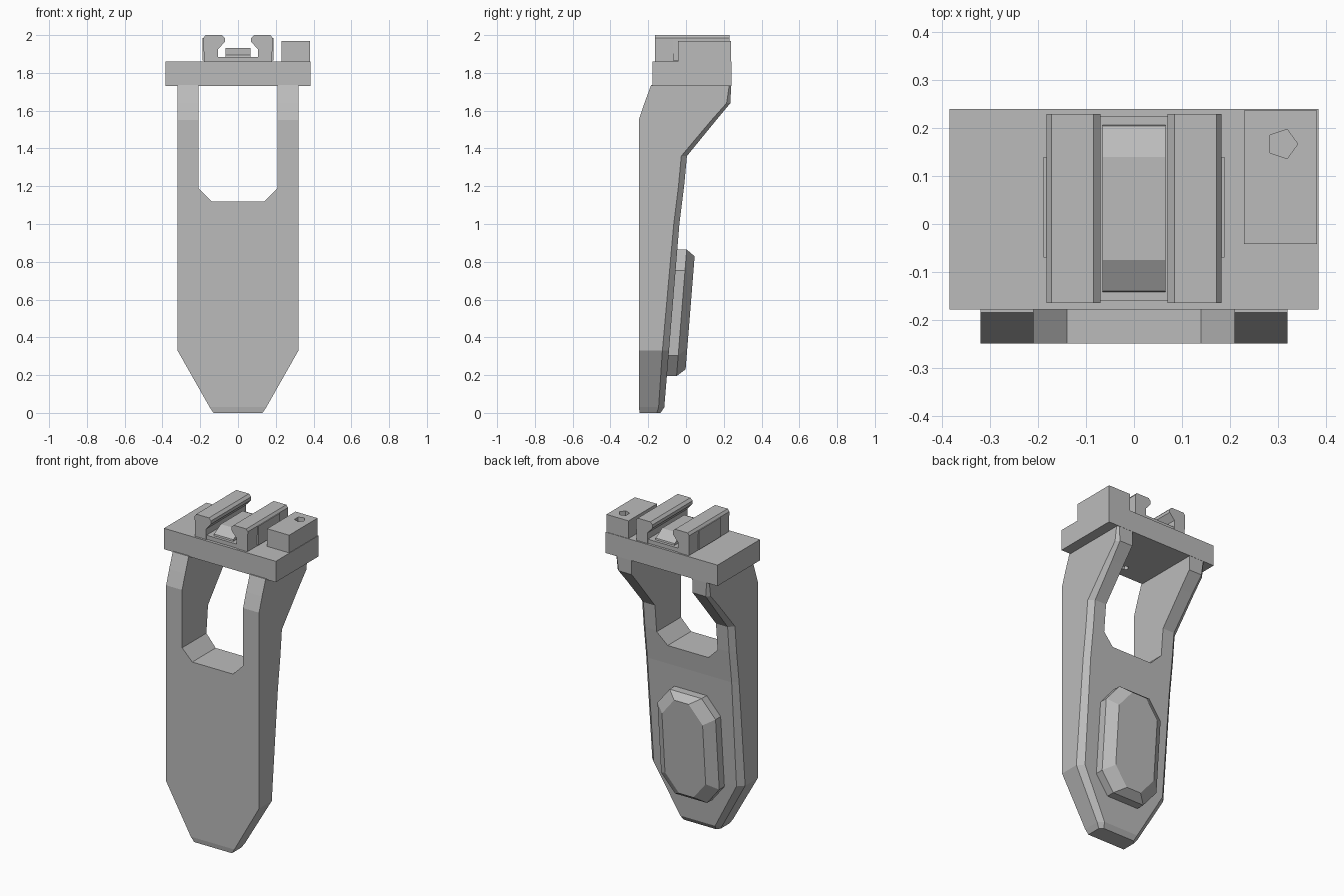
import bpy, bmesh, math

cube = bpy.data.objects.get("Cube")
if cube:
    bpy.data.objects.remove(cube, do_unlink=True)

grey = bpy.data.materials.new("plain_grey")
grey.use_nodes = True
grey.diffuse_color = (0.5, 0.5, 0.5, 1)
grey.node_tree.nodes["Principled BSDF"].inputs["Base Color"].default_value = (0.5, 0.5, 0.5, 1)


def loft(name, rings):
    """Join equal-length rings of points into a closed solid."""
    bm = bmesh.new()
    rows = [[bm.verts.new(p) for p in ring] for ring in rings]
    for a, b in zip(rows, rows[1:]):
        for i in range(len(a)):
            j = (i + 1) % len(a)
            bm.faces.new((a[i], a[j], b[j], b[i]))
    bm.faces.new(rows[0])
    bm.faces.new(rows[-1])
    bmesh.ops.recalc_face_normals(bm, faces=bm.faces)
    mesh = bpy.data.meshes.new(name)
    bm.to_mesh(mesh)
    bm.free()
    mesh.materials.append(grey)
    obj = bpy.data.objects.new(name, mesh)
    bpy.context.collection.objects.link(obj)
    return obj


def box(name, x0, x1, y0, y1, z0, z1):
    return loft(name, [[(x0, y0, z), (x1, y0, z), (x1, y1, z), (x0, y1, z)] for z in (z0, z1)])


def along_y(name, profile, y0, y1):
    return loft(name, [[(x, y, z) for x, z in profile] for y in (y0, y1)])


def along_x(name, profile, x0, x1):
    return loft(name, [[(x, y, z) for y, z in profile] for x in (x0, x1)])


def disc(name, x, y, r, n, z0, z1):
    ring = [(x + r * math.cos(math.tau * i / n), y + r * math.sin(math.tau * i / n)) for i in range(n)]
    return loft(name, [[(a, b, z) for a, b in ring] for z in (z0, z1)])


def cut(obj, cutter):
    mod = obj.modifiers.new("cut", "BOOLEAN")
    mod.operation, mod.object, mod.solver = "DIFFERENCE", cutter, "EXACT"
    bpy.context.view_layer.objects.active = obj
    bpy.ops.object.modifier_apply(modifier=mod.name)
    bpy.data.objects.remove(cutter, do_unlink=True)


# Tapered leg: height, half width, front depth, back depth, back chamfer
sections = [(0.0, 0.13, -0.245, -0.135, 0.02), (0.03, 0.15, -0.25, -0.115, 0.03),
            (0.33, 0.32, -0.25, -0.09, 0.035), (1.0, 0.32, -0.25, -0.035, 0.03),
            (1.2, 0.32, -0.25, -0.01, 0.03), (1.36, 0.32, -0.25, 0.005, 0.03),
            (1.55, 0.32, -0.25, 0.16, 0.025), (1.64, 0.32, -0.22, 0.235, 0.02),
            (1.735, 0.32, -0.185, 0.239, 0.01)]
leg = loft("leg", [[(-w, f, z), (w, f, z), (w, b - c, z), (w - c, b, z), (c - w, b, z), (-w, b - c, z)]
                   for z, w, f, b, c in sections])
cut(leg, along_y("opening", [(-0.21, 1.8), (-0.21, 1.19), (-0.14, 1.12),
                             (0.14, 1.12), (0.21, 1.19), (0.21, 1.8)], -0.5, 0.5))

# Raised pad on the back, following the leg's lean
lean = 0.08


def pad_ring(w, inset, lift):
    hw, hz = 0.2 - inset, 0.335 - inset * 0.6
    cx, cz = hw - 0.09, hz - 0.11
    outline = [(cx, -hz), (hw, -cz), (hw, cz), (cx, hz), (-cx, hz), (-hw, cz), (-hw, -cz), (-cx, -hz)]
    return [(x, -0.085 + lean * (z + 0.335) + lift, 0.53 + z) for x, z in outline]


pad = loft("back_pad", [pad_ring(0, 0, -0.04), pad_ring(0, 0, 0.035), pad_ring(0, 0.06, 0.08)])

# Top plate with a small screw hole underneath
plate = box("top_plate", -0.385, 0.385, -0.178, 0.24, 1.73, 1.86)
cut(plate, disc("screw_hole", -0.02, -0.1, 0.02, 6, 1.6, 1.78))

# Corner block with a five-sided hole
block = box("corner_block", 0.23, 0.382, -0.042, 0.237, 1.85, 1.97)
cut(block, disc("block_hole", 0.31, 0.167, 0.032, 5, 1.92, 2.1))

# Two mirrored rail jaws with an overhanging inner lip
jaw = [(0.18, 1.858), (0.183, 1.985), (0.172, 2.0), (0.085, 2.0), (0.07, 1.985),
       (0.07, 1.965), (0.105, 1.925), (0.105, 1.858)]
for side, label in ((1, "left"), (-1, "right")):
    along_y(label + "_rail_jaw", [(side * x, z) for x, z in jaw], -0.165, 0.23)
    x0, x1 = sorted((side * 0.17, side * 0.189))
    box(label + "_jaw_grip", x0, x1, -0.07, 0.14, 1.866, 1.985)

# Floor and ramped bar between the jaws
box("rail_floor", -0.11, 0.11, -0.16, 0.225, 1.856, 1.885)
along_x("rail_bar", [(-0.145, 1.87), (-0.14, 1.895), (-0.075, 1.932), (0.14, 1.932),
                     (0.205, 1.895), (0.21, 1.87)], -0.066, 0.066)
